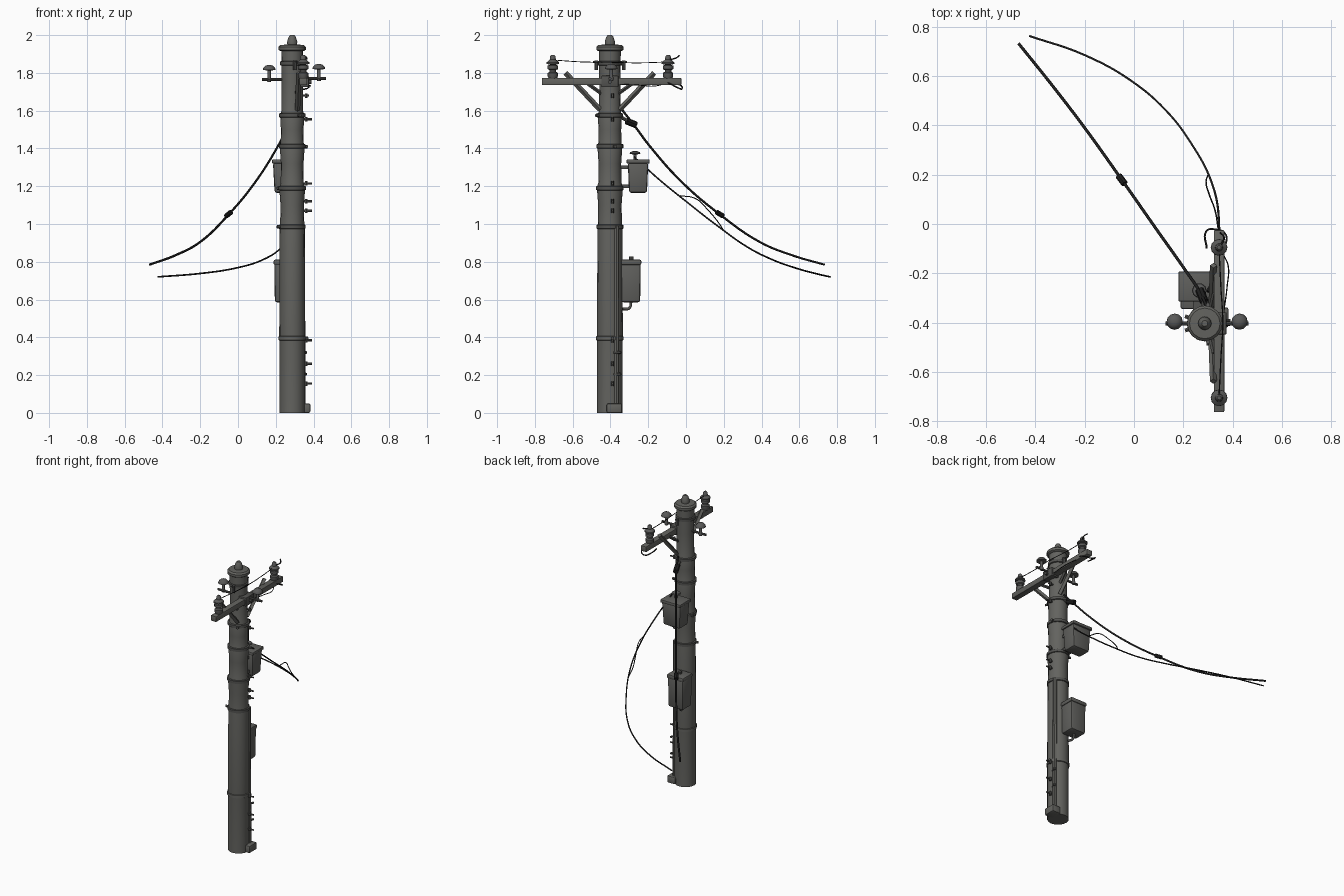
import bpy, bmesh, math
from mathutils import Vector

PX, PY = 0.287, -0.403   # pole axis


def material(name, rgb):
    m = bpy.data.materials.new(name)
    m.diffuse_color = (*rgb, 1)
    return m


CONCRETE = material("weathered_grey", (0.125, 0.125, 0.115))
STEEL = material("dark_steel", (0.085, 0.085, 0.08))
CASING = material("casing_grey", (0.115, 0.115, 0.108))
CERAMIC = material("insulator_grey", (0.10, 0.10, 0.098))
RUBBER = material("cable_black", (0.013, 0.013, 0.013))


def finish(name, bm, mat, smooth=True):
    bmesh.ops.recalc_face_normals(bm, faces=bm.faces)
    me = bpy.data.meshes.new(name)
    bm.to_mesh(me)
    bm.free()
    me.materials.append(mat)
    ob = bpy.data.objects.new(name, me)
    bpy.context.collection.objects.link(ob)
    if smooth:
        bpy.context.view_layer.objects.active = ob
        bpy.ops.object.select_all(action='DESELECT')
        ob.select_set(True)
        bpy.ops.object.shade_smooth_by_angle(angle=math.radians(40))
    return ob


def lathe(name, profile, x, y, mat, sides=16):
    """Solid of revolution from (radius, z) points."""
    bm = bmesh.new()
    rings = [[bm.verts.new((x + r * math.cos(math.tau * i / sides),
                            y + r * math.sin(math.tau * i / sides), z))
              for i in range(sides)] for r, z in profile]
    for a, b in zip(rings, rings[1:]):
        for i in range(sides):
            j = (i + 1) % sides
            bm.faces.new((a[i], a[j], b[j], b[i]))
    bm.faces.new(rings[0])
    bm.faces.new(rings[-1])
    return finish(name, bm, mat)


def box(name, x, y, z, mat, bevel=0.0, taper=1.0):
    """Box between (min, max) pairs, optionally narrowed at the bottom."""
    bm = bmesh.new()
    bmesh.ops.create_cube(bm, size=1)
    for v in bm.verts:
        k = taper if v.co.z < 0 else 1
        v.co = [(r[0] + r[1]) / 2 + c * f * (r[1] - r[0])
                for r, c, f in zip((x, y, z), v.co, (k, k, 1))]
    if bevel:
        bmesh.ops.bevel(bm, geom=bm.edges[:], offset=bevel, segments=2, affect='EDGES', profile=0.5)
    return finish(name, bm, mat)


def rod(name, a, b, r, mat, sides=8):
    a, b = Vector(a), Vector(b)
    bm = bmesh.new()
    bmesh.ops.create_cone(bm, cap_ends=True, segments=sides, radius1=r, radius2=r, depth=(b - a).length)
    rot = (b - a).to_track_quat('Z', 'Y')
    for v in bm.verts:
        v.co = rot @ v.co + (a + b) / 2
    return finish(name, bm, mat)


def beam(name, a, b, w, mat):
    return rod(name, a, b, w * 0.7, mat, 4)


def cable(name, pts, r, mat=RUBBER):
    cu = bpy.data.curves.new(name, 'CURVE')
    cu.dimensions = '3D'
    cu.bevel_depth, cu.bevel_resolution, cu.resolution_u = r, 1, 6
    cu.use_fill_caps = True
    sp = cu.splines.new('BEZIER')
    sp.bezier_points.add(len(pts) - 1)
    for p, c in zip(sp.bezier_points, pts):
        p.co = c
        p.handle_left_type = p.handle_right_type = 'AUTO'
    cu.materials.append(mat)
    ob = bpy.data.objects.new(name, cu)
    bpy.context.collection.objects.link(ob)


# Pole in stacked sections
lathe("pole", [(0.068, 0), (0.068, 0.39), (0.069, 0.40), (0.067, 0.7), (0.066, 0.98),
               (0.064, 1.0), (0.062, 1.1), (0.068, 1.18), (0.068, 1.195), (0.061, 1.22),
               (0.060, 1.32), (0.066, 1.41), (0.061, 1.43), (0.060, 1.5), (0.064, 1.575),
               (0.057, 1.60), (0.056, 1.75), (0.058, 1.93)], PX, PY, CONCRETE)

# Bands around the pole
for i, (z, r) in enumerate([(0.395, 0.073), (0.985, 0.071), (1.19, 0.073),
                            (1.412, 0.071), (1.575, 0.070), (1.85, 0.064)]):
    lathe(f"band_{i}", [(r - 0.006, z - 0.012), (r, z - 0.009), (r, z + 0.009),
                        (r - 0.006, z + 0.012)], PX, PY, STEEL if i else CONCRETE)

# Cap and knob on top
lathe("pole_cap", [(0.062, 1.915), (0.072, 1.922), (0.072, 1.938), (0.062, 1.948), (0.026, 1.95),
                   (0.027, 1.965), (0.019, 1.99), (0.012, 2.0)], PX, PY, CONCRETE)

# Crossarm with its braces
AX = 0.345
box("crossarm", (AX - 0.021, AX + 0.021), (-0.763, -0.025), (1.735, 1.773), CONCRETE, 0.004)
for s in (-1, 1):
    beam(f"brace_{s}", (0.315, PY + s * 0.052, 1.605), (0.322, PY + s * 0.235, 1.80), 0.02, CONCRETE)
    beam(f"inner_brace_{s}", (0.305, PY + s * 0.03, 1.68), (0.325, PY + s * 0.12, 1.745), 0.014, STEEL)
    rod(f"clamp_pin_{s}", (0.30, PY + s * 0.073, 1.815), (0.30, PY + s * 0.073, 1.865), 0.009, CERAMIC)
    rod(f"clamp_bar_{s}", (0.30, PY + s * 0.04, 1.858), (0.30, PY + s * 0.09, 1.858), 0.005, STEEL)
box("crossarm_plate", (0.32, 0.375), (PY - 0.045, PY + 0.045), (1.725, 1.785), STEEL, 0.004)
rod("crossarm_bolt", (0.35, PY, 1.752), (0.39, PY, 1.752), 0.010, STEEL)

# Large insulators at the crossarm ends
for i, y in enumerate((-0.705, -0.095)):
    lathe(f"large_insulator_{i}", [(0.020, 1.765), (0.027, 1.782), (0.027, 1.80), (0.017, 1.806),
                                   (0.017, 1.815), (0.028, 1.82), (0.028, 1.838), (0.016, 1.843),
                                   (0.034, 1.848), (0.033, 1.856), (0.016, 1.87), (0.014, 1.888),
                                   (0.008, 1.895)], AX, y, CERAMIC, 12)

# Side mushroom insulators on short arms
for s, x, z in ((-1, 0.165, 1.765), (1, 0.428, 1.77)):
    rod(f"side_arm_{s}", (PX + s * 0.04, PY, z), (x + s * 0.037, PY, z), 0.008, STEEL)
    lathe(f"side_insulator_{s}", [(0.010, z - 0.012), (0.014, z), (0.009, z + 0.012), (0.009, z + 0.048),
                                  (0.033, z + 0.05), (0.032, z + 0.06), (0.020, z + 0.073),
                                  (0.008, z + 0.077)], x, PY + 0.007, CERAMIC, 12)

# Upper transformer box with lid, brackets and bushing
box("upper_box", (0.185, 0.33), (-0.308, -0.20), (1.165, 1.325), CASING, 0.012, 0.88)
box("upper_box_lid", (0.18, 0.335), (-0.315, -0.192), (1.32, 1.342), CASING, 0.006)
for z in (1.2, 1.30):
    box("upper_box_bracket", (0.24, 0.30), (-0.36, -0.30), (z - 0.01, z + 0.01), STEEL)
lathe("upper_bushing", [(0.009, 1.335), (0.009, 1.368), (0.03, 1.372), (0.027, 1.38), (0.008, 1.387)],
      0.265, -0.27, CERAMIC, 10)

# Lower cabinet with lid and outlet pipe
box("lower_box", (0.192, 0.312), (-0.345, -0.24), (0.585, 0.79), CASING, 0.012, 0.95)
box("lower_box_lid", (0.188, 0.316), (-0.345, -0.236), (0.782, 0.812), CASING, 0.010)
rod("lower_box_latch", (0.25, -0.29, 0.80), (0.25, -0.29, 0.828), 0.012, STEEL)
cable("lower_box_outlet", [(0.25, -0.29, 0.6), (0.25, -0.30, 0.555), (0.26, -0.335, 0.55)], 0.008, STEEL)

# Conduit and foot block
rod("conduit", (0.344, -0.368, 0.0), (0.340, -0.368, 0.99), 0.014, CONCRETE)
box("foot_block", (0.32, 0.383), (-0.42, -0.338), (0.0, 0.05), CONCRETE, 0.008)

# Climbing pegs on the right side
for i, z in enumerate((0.155, 0.26, 0.385, 1.07, 1.12, 1.215, 1.555, 1.68)):
    rod(f"peg_{i}", (0.33, -0.39, z), (0.392 if z < 1.6 else 0.375, -0.39, z), 0.006, STEEL, 6)
    rod(f"peg_head_{i}", (0.362, -0.39, z - 0.012), (0.362, -0.39, z + 0.012), 0.008, STEEL, 6)
for i, z in enumerate((0.205, 0.32)):
    rod(f"conduit_clip_{i}", (0.34, -0.395, z), (0.36, -0.345, z), 0.008, STEEL, 6)
for i, (z, a) in enumerate(((1.575, -60), (1.41, 20), (1.19, 160), (0.395, 10), (0.985, 200))):
    d = Vector((math.cos(math.radians(a)), math.sin(math.radians(a)), 0))
    c = Vector((PX, PY, z))
    rod(f"band_bolt_{i}", c + d * 0.05, c + d * 0.085, 0.009, STEEL, 6)

# Upper service cable with anchor and splice clip
cable("straight_cable", [(0.295, -0.335, 1.60), (0.27, -0.28, 1.53), (0.21, -0.19, 1.41),
                         (0.09, -0.02, 1.22), (-0.05, 0.18, 1.05), (-0.20, 0.39, 0.905),
                         (-0.33, 0.56, 0.835), (-0.468, 0.732, 0.785)], 0.0062)
rod("cable_anchor", (0.285, -0.315, 1.545), (0.265, -0.265, 1.525), 0.018, RUBBER)
rod("anchor_arm", (0.287, -0.36, 1.575), (0.278, -0.29, 1.535), 0.009, STEEL)
rod("cable_clip", (-0.038, 0.163, 1.062), (-0.062, 0.195, 1.043), 0.014, RUBBER)

# Curved lower cable and loose strand
cable("curved_cable", [(0.30, -0.275, 1.355), (0.335, -0.13, 1.225), (0.345, 0.0, 1.12),
                       (0.318, 0.16, 0.995), (0.23, 0.33, 0.875), (0.13, 0.46, 0.81),
                       (-0.01, 0.58, 0.767), (-0.20, 0.685, 0.738), (-0.425, 0.763, 0.72)], 0.0045)
cable("loose_strand", [(0.343, -0.03, 1.15), (0.33, 0.05, 1.135), (0.305, 0.12, 1.07),
                       (0.292, 0.17, 1.01), (0.30, 0.2, 0.965)], 0.003)

# Thin jumper wires between the insulators
cable("jumper_wire", [(AX, -0.70, 1.868), (0.352, -0.55, 1.858), (0.36, -0.40, 1.856),
                      (0.352, -0.25, 1.853), (AX, -0.10, 1.858)], 0.0025)
cable("end_wire", [(AX, -0.095, 1.87), (0.365, -0.055, 1.878), (0.35, -0.035, 1.892)], 0.004)
cable("end_loop", [(0.295, -0.10, 1.74), (0.293, -0.03, 1.735), (0.33, -0.022, 1.715),
                   (0.37, -0.04, 1.72), (0.372, -0.08, 1.74), (0.36, -0.10, 1.75)], 0.004)
cable("drop_wire", [(0.36, -0.12, 1.74), (0.382, -0.17, 1.73), (0.378, -0.25, 1.735), (0.365, -0.35, 1.74)], 0.0025)
